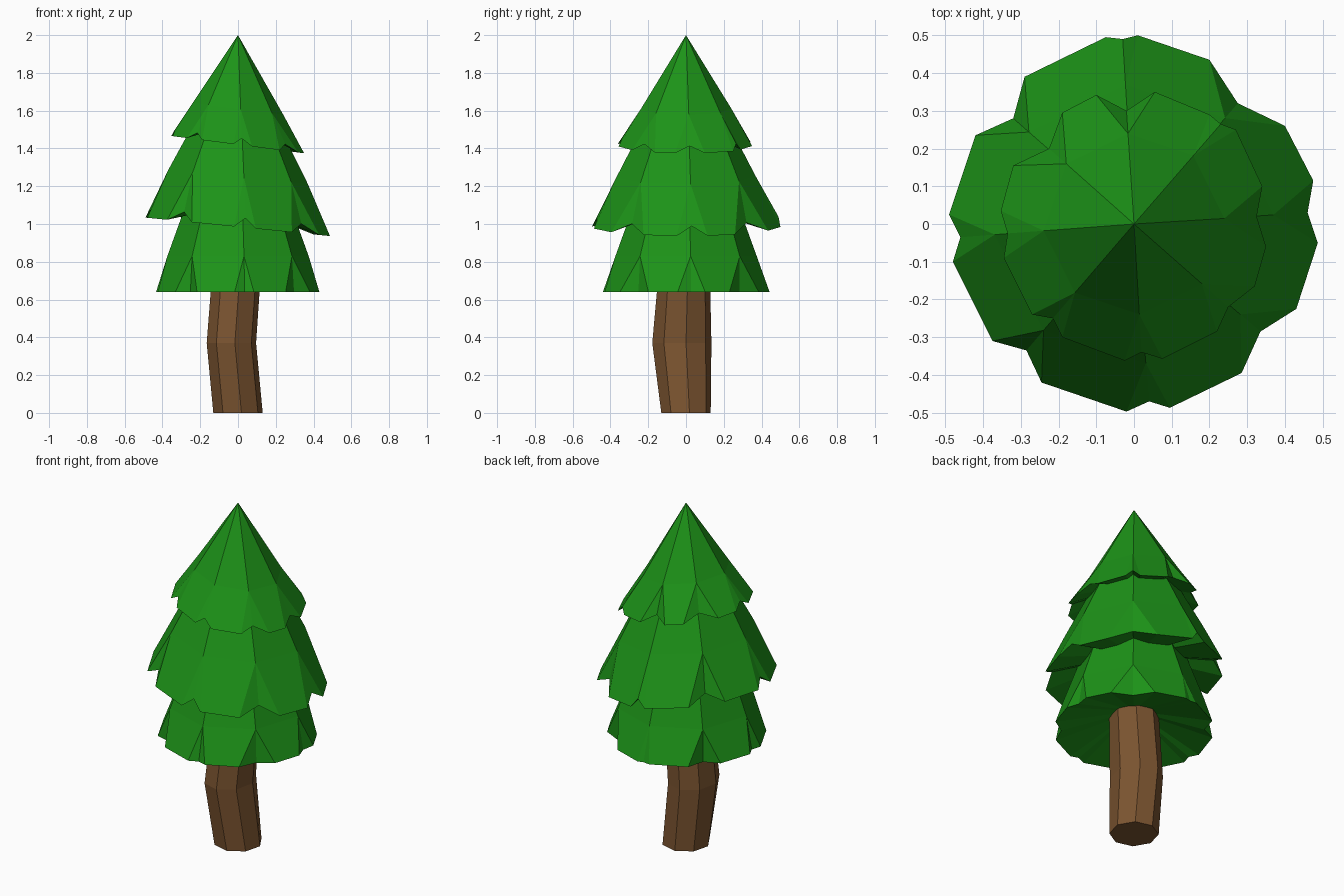
import bpy, bmesh
from math import atan2, cos, sin, radians

if "Cube" in bpy.data.objects:
    bpy.data.objects.remove(bpy.data.objects["Cube"])


def finish(bm, name, color):
    bmesh.ops.recalc_face_normals(bm, faces=bm.faces)
    mesh = bpy.data.meshes.new(name)
    bm.to_mesh(mesh)
    bm.free()
    mat = bpy.data.materials.new(name + "_color")
    mat.diffuse_color = (*color, 1)
    mat.use_nodes = True
    mat.node_tree.nodes["Principled BSDF"].inputs["Base Color"].default_value = mat.diffuse_color
    mesh.materials.append(mat)
    bpy.context.collection.objects.link(bpy.data.objects.new(name, mesh))


GREEN = (0.012, 0.29, 0.009)
BROWN = (0.2, 0.09, 0.03)

# Rim outlines seen from above: 8 x (notch, lobe corner, lobe corner)
TOP_RIM = [(-.02, .30), (.055, .35), (.20, .29), (.23, .265), (.27, .25), (.34, .10),
           (.325, .02), (.35, -.06), (.32, -.165), (.25, -.22), (.22, -.285), (.075, -.357),
           (.02, -.34), (-.025, -.362), (-.19, -.30), (-.215, -.25), (-.27, -.24), (-.345, -.09),
           (-.335, -.025), (-.353, .035), (-.32, .155), (-.225, .20), (-.19, .295), (-.10, .342)]
MID_RIM = [(-.03, .49), (.01, .50), (.20, .435), (.275, .32), (.40, .26), (.475, .115),
           (.46, .03), (.487, -.05), (.43, -.225), (.335, -.285), (.285, -.395), (.095, -.487),
           (.04, -.47), (-.02, -.497), (-.245, -.42), (-.285, -.335), (-.375, -.31), (-.48, -.10),
           (-.46, -.035), (-.49, .025), (-.42, .235), (-.32, .28), (-.29, .39), (-.075, .495)]
LOW_RIM = [(x * .885, y * .885) for x, y in MID_RIM]


def tier(name, rim, rim_z, notch_lift, tilt, crease, top):
    """Eight-lobed skirt: top ring or apex, crease ring, scalloped rim, hollow underside."""
    bm = bmesh.new()

    def vert(x, y, z):
        return bm.verts.new((x, y, z - tilt * x))

    angles = [atan2(y, x) for x, y in rim[::3]]

    def ring(r, z):
        return [vert(r * cos(a), r * sin(a), z) for a in angles]

    creases = ring(*crease)
    edge = [vert(x, y, rim_z + (notch_lift if k % 3 == 0 else 0))
            for k, (x, y) in enumerate(rim)]
    under = vert(0, 0, rim_z + .12)
    if top[0] == 0:
        upper = [vert(0, 0, top[1])] * 8
    else:
        upper = ring(*top)
        bm.faces.new(upper)
    for i in range(8):
        j = (i + 1) % 8
        a, b = creases[i], creases[j]
        notch, left, right, nxt = edge[3*i], edge[3*i + 1], edge[3*i + 2], edge[3*j]
        if top[0] == 0:
            bm.faces.new((upper[0], a, b))
        else:
            bm.faces.new((upper[i], a, b, upper[j]))
        bm.faces.new((a, left, right, b))
        bm.faces.new((a, notch, left))
        bm.faces.new((b, right, nxt))
        for p, q in ((notch, left), (left, right), (right, nxt)):
            bm.faces.new((p, under, q))
    finish(bm, name, GREEN)


# Foliage tiers
tier("top_foliage", TOP_RIM, 1.42, .035, .13, (.24, 1.61), (0, 2.0))
tier("middle_foliage", MID_RIM, .985, .05, .1, (.37, 1.25), (.24, 1.5))
tier("lower_foliage", LOW_RIM, .64, 0, 0, (.375, .83), (.27, 1.12))

# Bent eight-sided trunk: centre x, centre y, radius x, radius y, z
bm = bmesh.new()
rings = []
for cx, cy, rx, ry, z in [(0, 0, .132, .132, 0), (-.035, -.022, .132, .158, .37),
                          (-.005, -.008, .13, .135, .78)]:
    rings.append([bm.verts.new((cx + rx * cos(radians(8 + 45 * k)),
                                cy + ry * sin(radians(8 + 45 * k)), z)) for k in range(8)])
for lo, hi in zip(rings, rings[1:]):
    for k in range(8):
        j = (k + 1) % 8
        bm.faces.new((lo[k], lo[j], hi[j], hi[k]))
bm.faces.new(rings[0])
bm.faces.new(rings[-1])
finish(bm, "trunk", BROWN)
